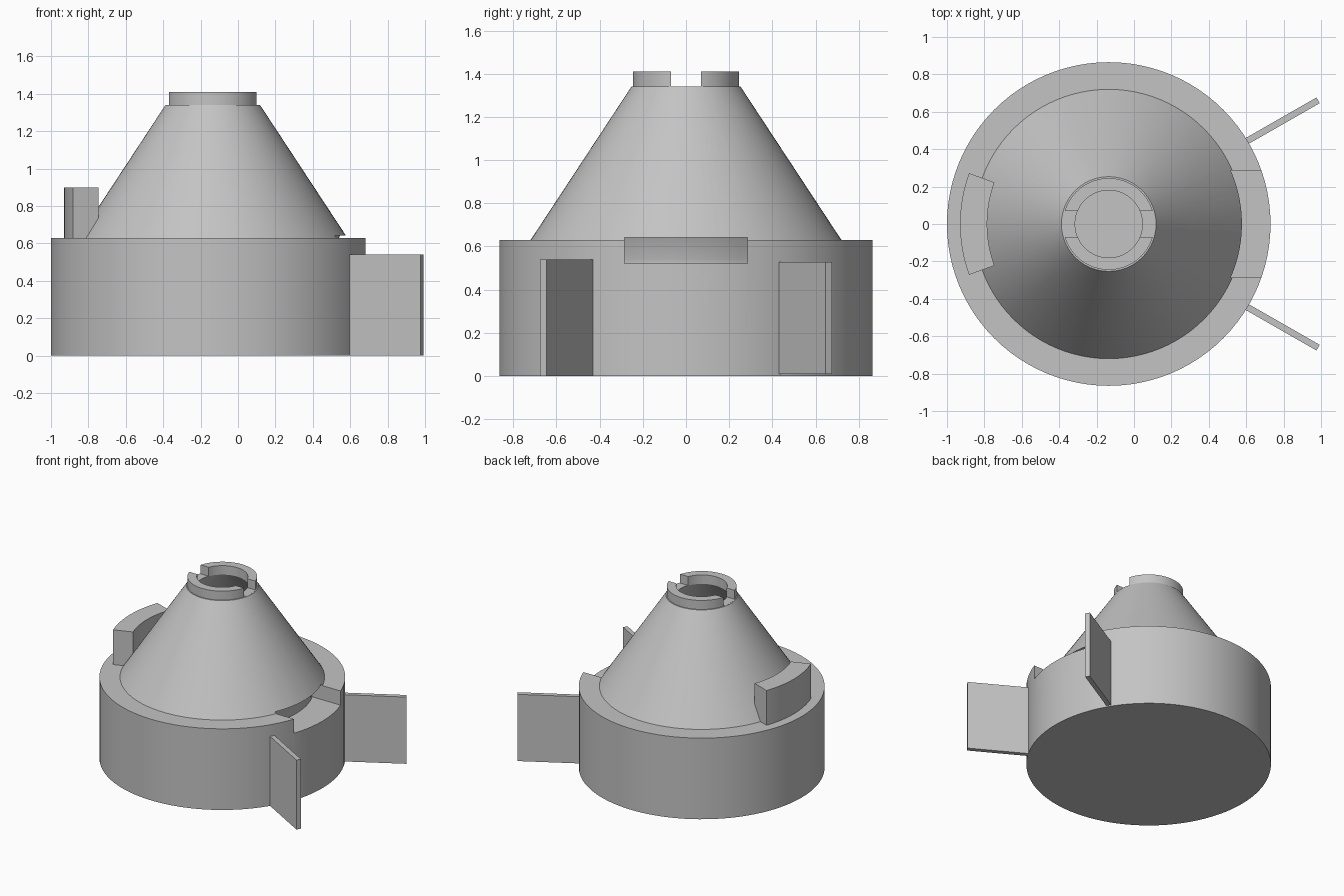
import bpy, bmesh, math
from mathutils import Matrix

if "Cube" in bpy.data.objects:
    bpy.data.objects.remove(bpy.data.objects["Cube"])

CX = -0.135      # axis of the round body
SEG = 96

grey = bpy.data.materials.new("plain grey")
grey.diffuse_color = (0.55, 0.55, 0.55, 1)
grey.use_nodes = True
grey.node_tree.nodes["Principled BSDF"].inputs["Base Color"].default_value = grey.diffuse_color


def finish(name, bm):
    bmesh.ops.remove_doubles(bm, verts=bm.verts, dist=1e-5)
    bmesh.ops.recalc_face_normals(bm, faces=bm.faces)
    me = bpy.data.meshes.new(name)
    bm.to_mesh(me)
    bm.free()
    ob = bpy.data.objects.new(name, me)
    ob.location.x = CX
    bpy.context.collection.objects.link(ob)
    me.materials.append(grey)
    return ob


def activate(ob):
    bpy.ops.object.select_all(action='DESELECT')
    ob.select_set(True)
    bpy.context.view_layer.objects.active = ob


def smooth(ob):
    activate(ob)
    bpy.ops.object.shade_smooth_by_angle(angle=math.radians(25))


def lathe(name, profile):
    bm = bmesh.new()
    vs = [bm.verts.new((r, 0, z)) for r, z in profile]
    es = [bm.edges.new(p) for p in zip(vs, vs[1:])]
    bmesh.ops.spin(bm, geom=vs + es, cent=(0, 0, 0), axis=(0, 0, 1),
                   angle=2 * math.pi, steps=SEG, use_merge=True)
    return finish(name, bm)


def loft(name, sections):
    """Skin a list of closed sections and cap both ends."""
    bm = bmesh.new()
    rings = [[bm.verts.new(p) for p in s] for s in sections]
    n = len(rings[0])
    for a, b in zip(rings, rings[1:]):
        for i in range(n):
            j = (i + 1) % n
            bm.faces.new((a[i], a[j], b[j], b[i]))
    bm.faces.new(rings[0])
    bm.faces.new(rings[-1])
    return finish(name, bm)


def box(name, x0, x1, y0, y1, z0, z1):
    return loft(name, [[(x, y0, z0), (x, y1, z0), (x, y1, z1), (x, y0, z1)]
                       for x in (x0, x1)])


def cut(ob, cutter):
    cutter.hide_render = True
    mod = ob.modifiers.new("cut", 'BOOLEAN')
    mod.operation = 'DIFFERENCE'
    mod.solver = 'EXACT'
    mod.object = cutter
    activate(ob)
    bpy.ops.object.modifier_apply(modifier=mod.name)
    bpy.data.objects.remove(cutter)


# Drum, cone and collar turned in one piece, hollow under the collar
body = lathe("conical_body", [
    (0, 0), (0.865, 0), (0.865, 0.63), (0.72, 0.63), (0.253, 1.34),
    (0.245, 1.34), (0.245, 1.41), (0.18, 1.41), (0.18, 1.34),
    (0.61, 0.68), (0.58, 0.1), (0, 0.1)])

# Notches across the collar
cut(body, box("notch_cutter", -0.4, 0.4, -0.07, 0.07, 1.341, 1.5))

# Undercut slot in the drum rim
slot = []
for i in range(17):
    y = -0.285 + 0.57 * i / 16
    back = [(0.64, 0.52), (0.64, 0.54), (0.68, 0.642)]
    slot.append([(math.sqrt(r * r - y * y), y, z) for r, z in back]
                + [(1.0, y, 0.642), (1.0, y, 0.52)])
cut(body, loft("slot_cutter", slot))
smooth(body)

# Curved tab on the opposite rim
tab = []
for i in range(17):
    a = math.radians(160 + 40 * i / 16)
    c, s = math.cos(a), math.sin(a)
    tab.append([(r * c, r * s, z) for r, z in
                ((0.65, 0.62), (0.795, 0.62), (0.795, 0.9), (0.65, 0.9))])
smooth(loft("curved_tab", tab))

# Two radial fins
for name, side, z0, z1 in (("front_fin", -1, 0.0, 0.54),
                           ("back_fin", 1, 0.01, 0.528)):
    fin = box(name, 0.84, 1.30, 0, side * 0.035, z0, z1)
    fin.data.transform(Matrix.Rotation(side * math.radians(29.8), 4, 'Z'))
